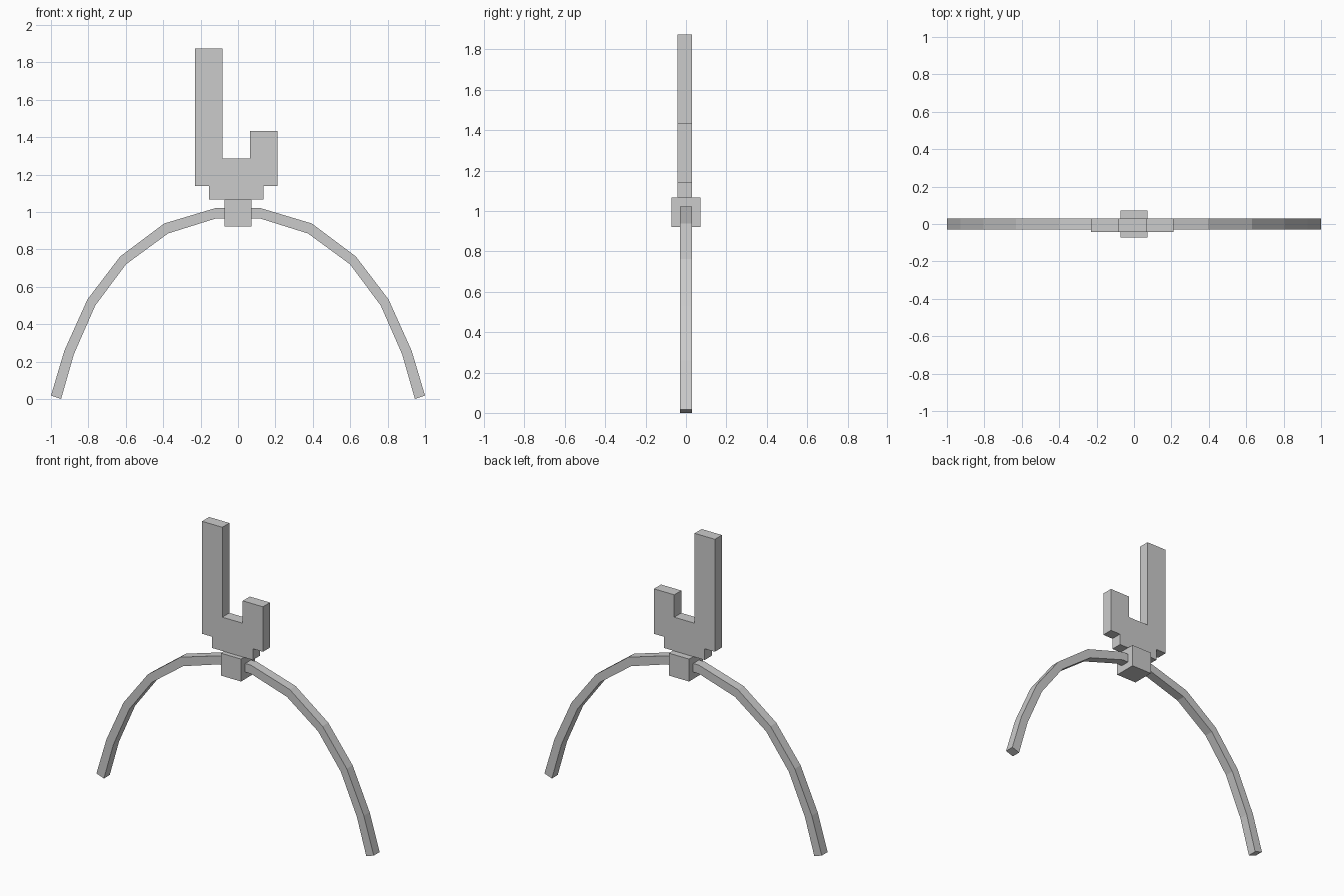
import bpy
import bmesh

if "Cube" in bpy.data.objects:
    bpy.data.objects.remove(bpy.data.objects["Cube"])


def finish(name, bm):
    bmesh.ops.recalc_face_normals(bm, faces=bm.faces[:])
    mesh = bpy.data.meshes.new(name)
    bm.to_mesh(mesh)
    bm.free()
    obj = bpy.data.objects.new(name, mesh)
    bpy.context.collection.objects.link(obj)
    return obj


def extruded_profile(name, points, y0, y1):
    """Extrude a closed x-z outline from y0 to y1."""
    bm = bmesh.new()
    face = bm.faces.new([bm.verts.new((x, y0, z)) for x, z in points])
    ext = bmesh.ops.extrude_face_region(bm, geom=[face])
    moved = [v for v in ext["geom"] if isinstance(v, bmesh.types.BMVert)]
    bmesh.ops.translate(bm, vec=(0, y1 - y0, 0), verts=moved)
    return finish(name, bm)


# Arched band: matching outer and inner points of the right half, mirrored
outer = [(0.115, 1.022), (0.395, 0.938), (0.63, 0.762),
         (0.805, 0.532), (0.928, 0.259), (1.0, 0.018)]
inner = [(0.115, 0.966), (0.374, 0.885), (0.599, 0.72),
         (0.763, 0.5), (0.878, 0.238), (0.946, 0.0)]
half = list(zip(outer, inner))
sections = [((-o[0], o[1]), (-i[0], i[1])) for o, i in reversed(half)] + half

HALF_WIDTH = 0.03
bm = bmesh.new()
rings = []
for (ox, oz), (ix, iz) in sections:
    corners = [(ox, -HALF_WIDTH, oz), (ox, HALF_WIDTH, oz),
               (ix, HALF_WIDTH, iz), (ix, -HALF_WIDTH, iz)]
    rings.append([bm.verts.new(c) for c in corners])
for a, b in zip(rings, rings[1:]):
    for k in range(4):
        n = (k + 1) % 4
        bm.faces.new((a[k], a[n], b[n], b[k]))
bm.faces.new(rings[0])
bm.faces.new(rings[-1])
finish("arched_band", bm)

# Cube clasp at the crown of the arch
C = 0.073
extruded_profile("center_block",
                 [(-C, 0.921), (C, 0.921), (C, 1.067), (-C, 1.067)], -C, C)

# Stepped upright plate with one tall and one short prong
plate = [(-0.156, 1.067), (0.137, 1.067), (0.137, 1.14), (0.21, 1.14),
         (0.21, 1.433), (0.064, 1.433), (0.064, 1.287), (-0.083, 1.287),
         (-0.083, 1.873), (-0.229, 1.873), (-0.229, 1.14), (-0.156, 1.14)]
extruded_profile("upright_plate", plate, -0.043, 0.03)
